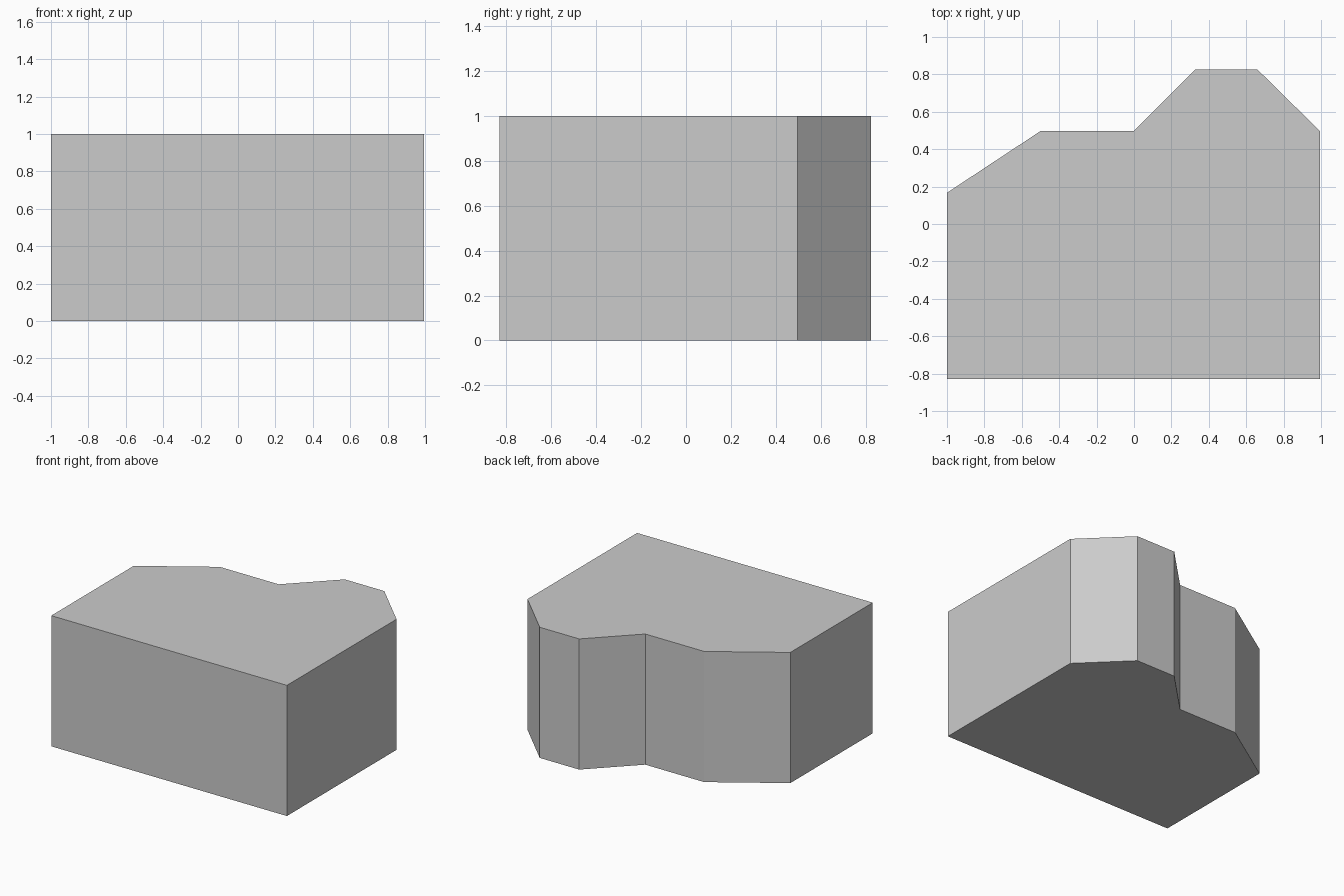
import bpy, bmesh

if "Cube" in bpy.data.objects:
    bpy.data.objects.remove(bpy.data.objects["Cube"])

# footprint, counter-clockwise from the front left corner
W, D = 1.0, 0.83
OUTLINE = [(-W, -D), (W, -D), (W, 0.5), (0.665, D), (0.33, D),
           (0.0, 0.5), (-0.5, 0.5), (-W, 0.17)]
FLOOR, TOP = 1.0, 1.04
STEP, THICK = 0.005, 0.01


def finish(bm, name):
    bmesh.ops.recalc_face_normals(bm, faces=bm.faces)
    mesh = bpy.data.meshes.new(name)
    bm.to_mesh(mesh)
    bm.free()
    obj = bpy.data.objects.new(name, mesh)
    bpy.context.collection.objects.link(obj)
    return obj


def outline_face(bm, points, z):
    return bm.faces.new([bm.verts.new((x, y, z)) for x, y in points])


def extrude_up(bm, faces, height):
    new = bmesh.ops.extrude_face_region(bm, geom=faces, use_keep_orig=True)["geom"]
    verts = [v for v in new if isinstance(v, bmesh.types.BMVert)]
    bmesh.ops.translate(bm, verts=verts, vec=(0, 0, height))


# main block, a hair smaller than the parapet at the right and back
sx, sy = 1 - STEP / (2 * W), 1 - STEP / (2 * D)
body = [(-W + (x + W) * sx, -D + (y + D) * sy) for x, y in OUTLINE]
bm = bmesh.new()
extrude_up(bm, [outline_face(bm, body, 0)], FLOOR)
finish(bm, "building_block")

# thin parapet around the flat roof
bm = bmesh.new()
inner = outline_face(bm, OUTLINE, FLOOR)
bm.normal_update()
rim = bmesh.ops.inset_region(bm, faces=[inner], thickness=THICK,
                             use_even_offset=True)["faces"]
bmesh.ops.delete(bm, geom=[inner], context='FACES_ONLY')
extrude_up(bm, rim, TOP - FLOOR)
finish(bm, "roof_parapet")
